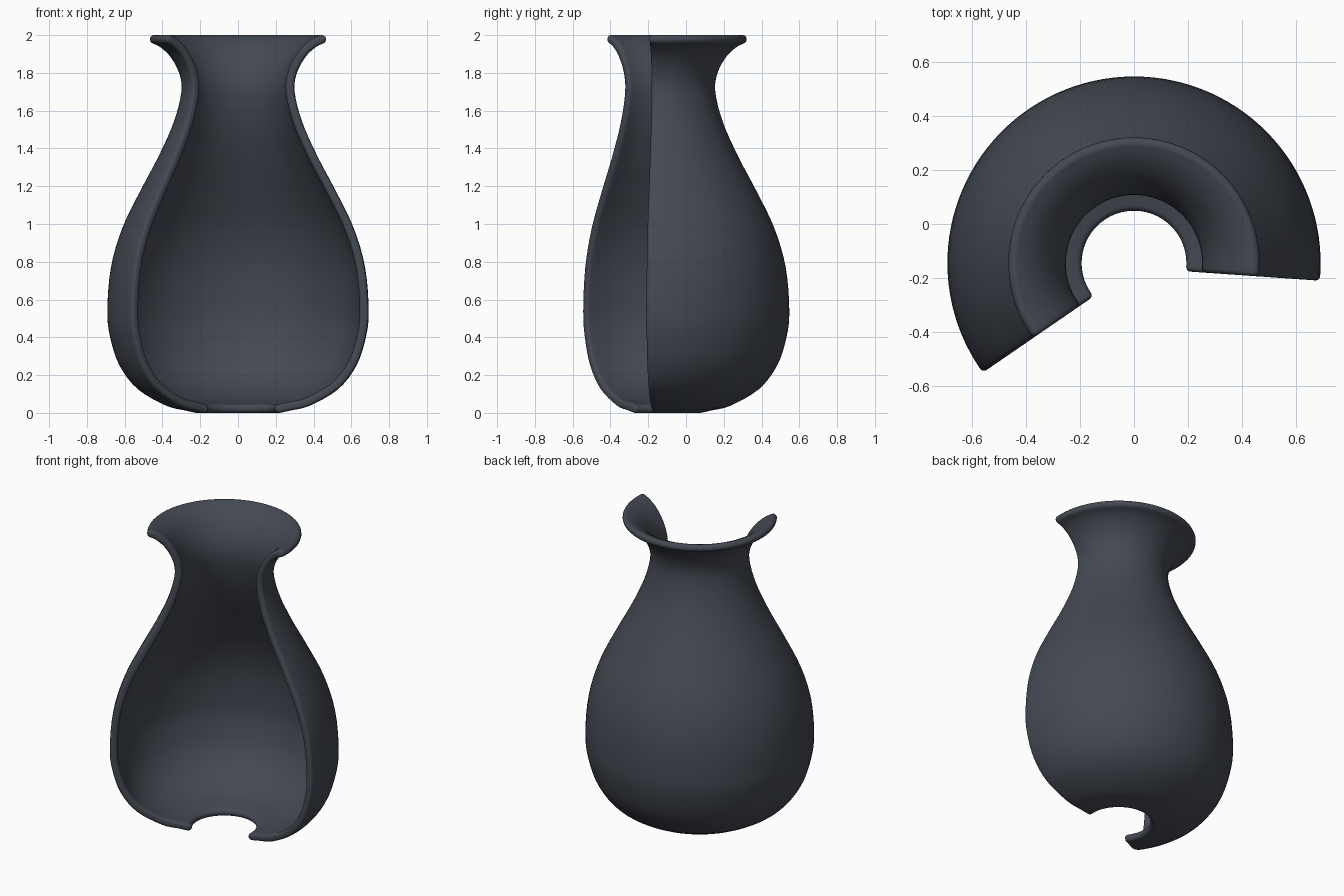
import bpy, bmesh
from math import sin, cos, pi, radians
from mathutils import Vector

if "Cube" in bpy.data.objects:
    bpy.data.objects.remove(bpy.data.objects["Cube"])

CENTER_Y = -0.145                               # axis of revolution
START, END = radians(-4.0), radians(214.5)      # swept part of the turn
STEPS = 72
HALF = 0.023                                    # half wall thickness
ROUND = 0.017                                   # rounding of the cut ends

# Outer profile (radius, z) from base hole to rim
KEYS = [(0.222, 0.0), (0.28, 0.013), (0.38, 0.038), (0.53, 0.125), (0.627, 0.25),
        (0.677, 0.40), (0.692, 0.54), (0.673, 0.77), (0.612, 0.98),
        (0.515, 1.18), (0.42, 1.36), (0.34, 1.54), (0.300, 1.70),
        (0.312, 1.80), (0.358, 1.885), (0.41, 1.935), (0.453, 1.957)]


def smooth_curve(keys, sub):
    p = [Vector(k) for k in keys]
    p = [2 * p[0] - p[1]] + p + [2 * p[-1] - p[-2]]
    out = []
    for i in range(1, len(p) - 2):
        a, b, c, d = p[i - 1:i + 3]
        for s in range(sub):
            t = s / sub
            out.append(0.5 * (2 * b + (c - a) * t + (2 * a - 5 * b + 4 * c - d) * t * t
                              + (3 * b - a - 3 * c + d) * t ** 3))
    return out + [p[-2]]


outer = smooth_curve(KEYS, 4)
tangents = [(outer[min(i + 1, len(outer) - 1)] - outer[max(i - 1, 0)]).normalized()
            for i in range(len(outer))]
normals = [Vector((t.y, -t.x)) for t in tangents]        # pointing outward
middle = [p - n * HALF for p, n in zip(outer, normals)]


def section(h):
    """Wall cross-section of half thickness h with round tips, symmetric about the middle."""
    arc = [pi / 16 + pi / 8 * k for k in range(4)]
    halves = []
    for s in (1, -1):
        side = [middle[0] + h * (s * normals[0] * sin(t) - tangents[0] * cos(t)) for t in arc]
        side += [m + s * n * h for m, n in zip(middle, normals)]
        side += [middle[-1] + h * (s * normals[-1] * cos(t) + tangents[-1] * sin(t)) for t in arc]
        halves.append(side)
    return halves[0] + halves[1][::-1]


bm = bmesh.new()


def ring(angle, h, shift):
    r = Vector((cos(angle), sin(angle), 0))
    side = Vector((-sin(angle), cos(angle), 0)) * shift
    base = Vector((0, CENTER_Y, 0))
    return [bm.verts.new(base + side + r * p.x + Vector((0, 0, p.y))) for p in section(h)]


# Rings: rounded start, swept wall, rounded end
bends = [pi / 8 * k for k in range(1, 5)]
rings = [ring(START, HALF - ROUND * (1 - cos(t)), -ROUND * sin(t)) for t in bends[::-1]]
rings += [ring(START + (END - START) * i / STEPS, HALF, 0) for i in range(STEPS + 1)]
rings += [ring(END, HALF - ROUND * (1 - cos(t)), ROUND * sin(t)) for t in bends]

count = len(rings[0])
for a, b in zip(rings, rings[1:]):
    for j in range(count):
        k = (j + 1) % count
        bm.faces.new((a[j], a[k], b[k], b[j]))

# Flat cut faces
for cap in (rings[0], rings[-1]):
    for j in range(count // 2 - 1):
        bm.faces.new((cap[j], cap[j + 1], cap[count - 2 - j], cap[count - 1 - j]))

bmesh.ops.recalc_face_normals(bm, faces=bm.faces)
mesh = bpy.data.meshes.new("vase_shell")
bm.to_mesh(mesh)
bm.free()
vase = bpy.data.objects.new("vase_shell", mesh)
bpy.context.collection.objects.link(vase)

# Dark slate glaze
mat = bpy.data.materials.new("dark_slate")
mat.diffuse_color = (0.058, 0.066, 0.085, 1)
mat.use_nodes = True
mat.node_tree.nodes["Principled BSDF"].inputs["Base Color"].default_value = mat.diffuse_color
mesh.materials.append(mat)

bpy.context.view_layer.objects.active = vase
vase.select_set(True)
bpy.ops.object.shade_smooth_by_angle(angle=radians(40))
